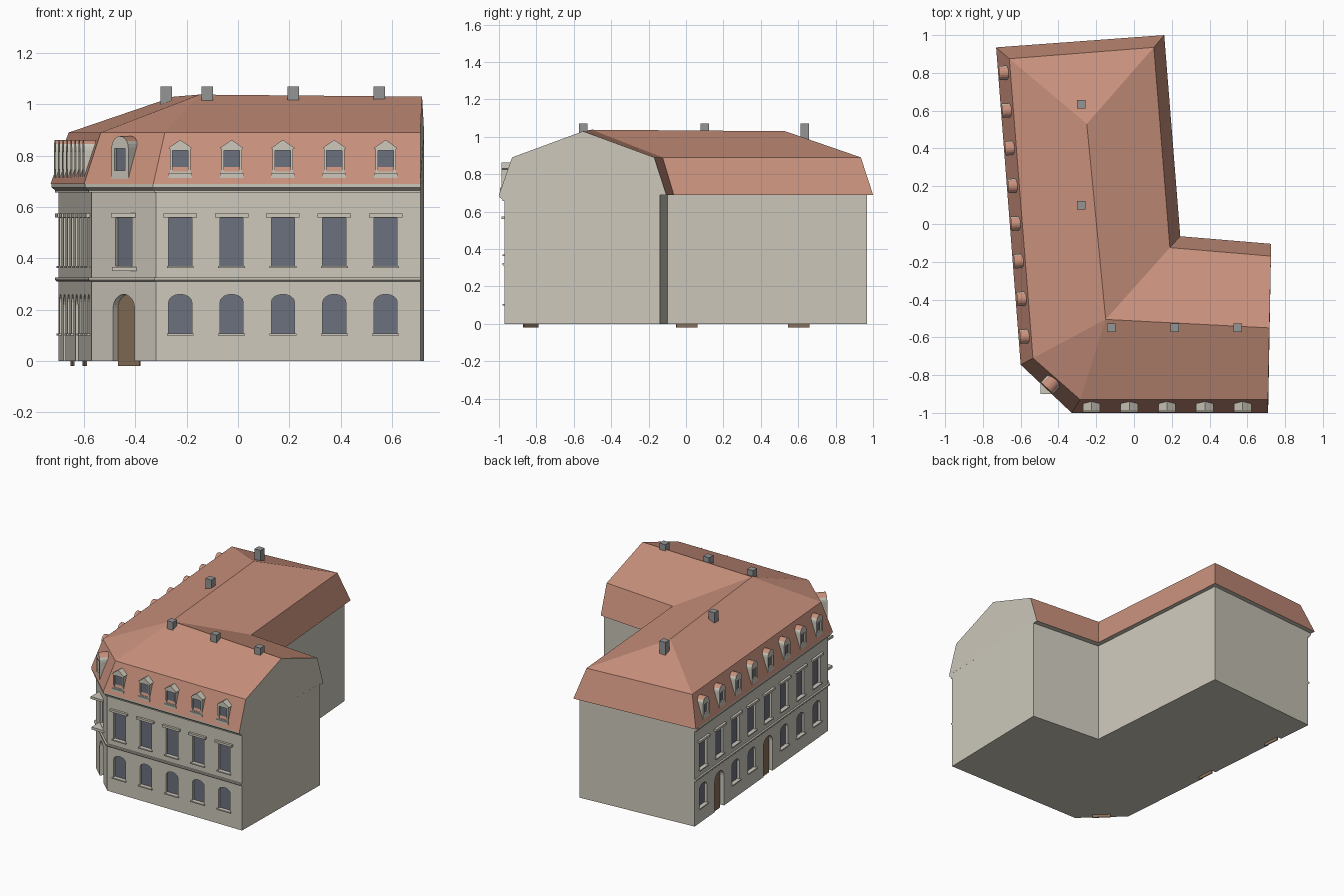
import bpy, bmesh, math
from mathutils import Matrix, Vector

if "Cube" in bpy.data.objects:
    bpy.data.objects.remove(bpy.data.objects["Cube"])


def material(name, rgb):
    m = bpy.data.materials.new(name)
    m.use_nodes = True
    m.diffuse_color = (*rgb, 1)
    m.node_tree.nodes["Principled BSDF"].inputs["Base Color"].default_value = (*rgb, 1)
    return m


wall = material("wall plaster", (0.61, 0.58, 0.50))
roof = material("roof tile", (0.58, 0.28, 0.20))
glass = material("window glass", (0.15, 0.165, 0.21))
wood = material("door wood", (0.25, 0.165, 0.10))
grey = material("chimney grey", (0.30, 0.30, 0.30))


# Helpers
def finish(name, bm, *mats):
    bmesh.ops.recalc_face_normals(bm, faces=bm.faces)
    mesh = bpy.data.meshes.new(name)
    bm.to_mesh(mesh)
    bm.free()
    for m in mats:
        mesh.materials.append(m)
    ob = bpy.data.objects.new(name, mesh)
    bpy.context.collection.objects.link(ob)
    return ob


def loft(bm, rings, caps=True):
    """Join equal closed rings of points into a solid."""
    vs = [[bm.verts.new(p) for p in ring] for ring in rings]
    n = len(vs[0])
    faces = [bm.faces.new((a[i], a[(i + 1) % n], b[(i + 1) % n], b[i]))
             for a, b in zip(vs, vs[1:]) for i in range(n)]
    if caps:
        faces += [bm.faces.new(vs[0][::-1]), bm.faces.new(vs[-1])]
    return faces


def prism(bm, outline, y0, y1, place):
    """Extrude a (u, z) outline between two depths of a facade."""
    return loft(bm, [[place @ Vector((u, y, z)) for u, z in outline] for y in (y0, y1)])


def rect(w, z0, z1):
    return [(-w / 2, z0), (w / 2, z0), (w / 2, z1), (-w / 2, z1)]


def arch(w, z0, z1, rise, n=8):
    curve = [(w / 2 * math.cos(math.pi * i / n), z1 - rise + rise * math.sin(math.pi * i / n))
             for i in range(n + 1)]
    return [(-w / 2, z0), (w / 2, z0)] + curve


def cut(target, cutter):
    """Subtract the cutter, bake the result and remove the cutter."""
    cutter.hide_render = True
    mod = target.modifiers.new("openings", 'BOOLEAN')
    mod.operation, mod.solver, mod.object = 'DIFFERENCE', 'EXACT', cutter
    bpy.context.view_layer.update()
    dg = bpy.context.evaluated_depsgraph_get()
    baked = bpy.data.meshes.new_from_object(target.evaluated_get(dg))
    target.modifiers.clear()
    target.data = baked
    bpy.data.objects.remove(cutter)


# Footprint corners, starting at the rear left
A, B, C, D, E, F, G = foot = [Vector(p) for p in (
    (-.70, .905), (.135, .968), (.215, -.10), (.725, -.14), (.71, -.97), (-.32, -.97), (-.57, -.735))]
EAVE, BREAK = 0.69, 0.89


def facade(p, q):
    """Frame with x along the wall, y outward and z up."""
    d = (q - p).normalized()
    return Matrix(((d.x, -d.y, 0, p.x), (d.y, d.x, 0, p.y), (0, 0, 1, 0), (0, 0, 0, 1)))


front, corner, left = facade(E, F), facade(F, G), facade(G, A)
front_bays = [front @ Matrix.Translation((.135 + .2 * i, 0, 0)) for i in range(5)]
left_bays = [left @ Matrix.Translation((1.54 - .2 * i, 0, 0)) for i in range(8)]
corner_bay = corner @ Matrix.Translation(((G - F).length / 2, 0, 0))

# Walls with recessed windows and doors
bm = bmesh.new()
loft(bm, [[(*p, z) for p in foot] for z in (0, EAVE + .01)])
walls = finish("walls", bm, wall)
holes, panes, doors, trim = (bmesh.new() for _ in range(4))


def opening(outline, place, depth, fill):
    prism(holes, outline, -depth, .05, place)
    prism(fill, outline, -depth - .005, -depth + .002, place)


def sill(w, z0, z1, out, place):
    prism(trim, rect(w, z0, z1), -.005, out, place)


def upper_window(place):
    opening(rect(.09, .37, .557), place, .018, panes)


def door(place):
    opening(arch(.115, -.02, .26, .055, 12), place, .03, doors)


for place in front_bays + left_bays:
    upper_window(place)
    sill(.105, .362, .37, .012, place)
    sill(.13, .56, .575, .016, place)
    if place in (left_bays[1], left_bays[4]):
        door(place)
    else:
        opening(arch(.09, .107, .26, .03), place, .018, panes)
        sill(.105, .099, .107, .012, place)
upper_window(corner_bay)
door(corner_bay)
cut(walls, finish("opening_cutter", holes, wall))
finish("doors", doors, wood)

# Projecting square slabs above and below the corner window
for z0, z1, dx in ((.35, .367, .005), (.56, .576, 0)):
    loft(trim, [[(x + dx, y, z) for x, y in ((-.495, -.9), (-.40, -.9), (-.40, -.85), (-.495, -.80))]
                for z in (z0, z1)])
finish("window_sills_and_lintels", trim, wall)


# Mouldings that follow the street facades
def moulding(name, profile):
    pts = [E, F, G, A]
    outs = [Vector((-(q - p).y, (q - p).x)).normalized() for p, q in zip(pts, pts[1:])]
    mitres = [outs[0]] + [(a + b) / (1 + a.dot(b)) for a, b in zip(outs, outs[1:])] + [outs[-1]]
    bm = bmesh.new()
    loft(bm, [[(*(p + m * o), z) for o, z in profile] for p, m in zip(pts, mitres)])
    finish(name, bm, wall)


moulding("string_course", [(-.01, .308), (.006, .31), (.012, .316), (.012, .325), (-.01, .325)])
moulding("eaves_cornice", [(-.01, .655), (.012, .657), (.012, .665), (.027, .677), (.027, EAVE), (-.01, EAVE)])

# Mansard roof with a gable at the right end
eaves = [(-.73, .935), (.16, 1.0), (.245, -.065), (.725, -.105), (.71, -1.0), (-.33, -1.0), (-.60, -.745)]
breaks = [(-.66, .875), (.105, .935), (.19, -.125), (.725, -.17), (.71, -.93), (-.285, -.93), (-.535, -.71)]
bm = bmesh.new()
lo = [bm.verts.new((*p, EAVE)) for p in eaves]
hi = [bm.verts.new((*p, BREAK)) for p in breaks]
P, Q, R = (bm.verts.new(p) for p in ((-.25, .53, 1.03), (-.15, -.505, 1.038), (.717, -.55, 1.03)))
a, b, c, d, e, f, g = hi
for i in range(7):
    if i != 3:
        j = (i + 1) % 7
        bm.faces.new((lo[i], lo[j], hi[j], hi[i]))
for poly in ((a, b, P), (b, c, Q, P), (c, d, R, Q), (e, f, Q, R), (f, g, Q), (g, a, P, Q)):
    bm.faces.new(poly)
for poly in (lo, (lo[3], lo[4], e, R, d)):
    bm.faces.new(poly).material_index = 1
finish("roof", bm, roof, wall)

# Dormers: pointed on the front, round-headed on the corner and left side
bodies, holes = bmesh.new(), bmesh.new()


def dormer_window(place, w, z0, z1, face):
    prism(holes, rect(w, z0, z1), face - .012, face + .05, place)
    prism(panes, rect(w, z0, z1), face - .016, face - .010, place)


for place in front_bays:
    prism(bodies, [(-.04, .715), (.04, .715), (.04, .825), (.046, .83), (0, .862), (-.046, .83), (-.04, .825)],
          -.07, .017, place)
    dormer_window(place, .06, .738, .82, .017)


def round_dormer(place, w, z0, z1):
    for face in prism(bodies, arch(w, z0, z1, w / 2, 10), -.075, .022, place):
        face.normal_update()
        if abs(face.normal.z) > .7 and face.calc_center_median().z > z1 - w / 2:
            face.material_index = 1
    dormer_window(place, w * .62, z0 + .033, z1 - .048, .022)


for place in left_bays:
    round_dormer(place, .075, .715, .862)
round_dormer(corner_bay, .09, .71, .876)
dormers = finish("dormers", bodies, wall, roof)
cut(dormers, finish("dormer_cutter", holes, wall))
finish("window_panes", panes, glass)

bm = bmesh.new()
for place in front_bays:
    prism(bm, rect(.092, .713, .73), -.02, .024, place)
finish("dormer_sills", bm, wall)

# Chimneys
bm = bmesh.new()
for x, y in ((-.28, .635), (-.28, .10), (-.12, -.55), (.215, -.55), (.55, -.55)):
    bmesh.ops.create_cube(bm, size=1, matrix=Matrix.Translation((x, y, 1.01)) @ Matrix.Diagonal((.045, .045, .12, 1)))
finish("chimneys", bm, grey)
